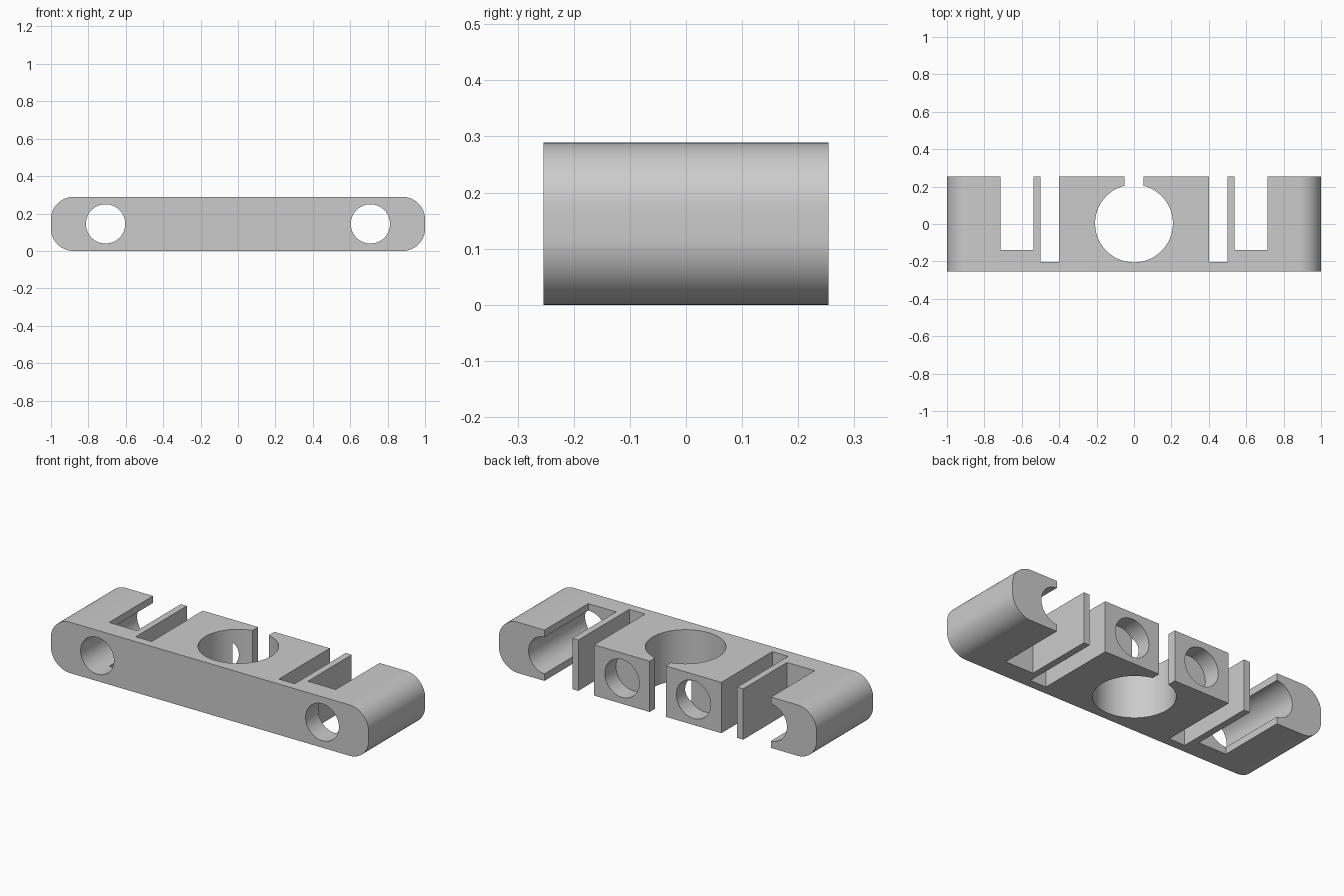
import bpy, bmesh
from math import pi, sin, cos, radians

if "Cube" in bpy.data.objects:
    bpy.data.objects.remove(bpy.data.objects["Cube"])

HY, H, R = 0.254, 0.289, 0.12   # half depth, height, end rounding
ZC = H / 2


def activate(ob):
    bpy.ops.object.select_all(action='DESELECT')
    ob.select_set(True)
    bpy.context.view_layer.objects.active = ob


def box_cutter(name, x0, x1, y0, y1, z0=-0.1, z1=H + 0.1):
    bpy.ops.mesh.primitive_cube_add(size=1, location=((x0 + x1) / 2, (y0 + y1) / 2, (z0 + z1) / 2))
    ob = bpy.context.object
    ob.name = name
    ob.scale = (x1 - x0, y1 - y0, z1 - z0)
    return ob


def round_cutter(name, r, depth, loc, rot=(0, 0, 0), sides=64):
    bpy.ops.mesh.primitive_cylinder_add(vertices=sides, radius=r, depth=depth, location=loc, rotation=rot)
    ob = bpy.context.object
    ob.name = name
    return ob


# Body: rounded rectangle in xz, extruded along y
bm = bmesh.new()
n = 20
outline = []
for k, (cx, cz) in enumerate([(1 - R, H - R), (R - 1, H - R), (R - 1, R), (1 - R, R)]):
    for i in range(n + 1):
        a = (k + i / n) * pi / 2
        outline.append(bm.verts.new((cx + R * cos(a), -HY, cz + R * sin(a))))
face = bm.faces.new(outline)
ext = bmesh.ops.extrude_face_region(bm, geom=[face])
bmesh.ops.translate(bm, vec=(0, 2 * HY, 0), verts=[v for v in ext['geom'] if isinstance(v, bmesh.types.BMVert)])
bmesh.ops.recalc_face_normals(bm, faces=bm.faces)
mesh = bpy.data.meshes.new("clamp_body")
bm.to_mesh(mesh)
bm.free()
body = bpy.data.objects.new("clamp_body", mesh)
bpy.context.collection.objects.link(body)

# Central bore and its narrow opening at the back
cutters = [
    round_cutter("bore_cutter", 0.208, 1, (0, 0.003, ZC), sides=96),
    box_cutter("gap_cutter", -0.051, 0.051, 0.0, 0.5),
]
for s in (-1, 1):
    # Wide pocket and narrow slot, leaving a thin fin between them
    for name, a, b, y0 in (("pocket_cutter", 0.538, 0.713, -0.14), ("slot_cutter", 0.4, 0.5, -0.204)):
        cutters.append(box_cutter(name, min(s * a, s * b), max(s * a, s * b), y0, 0.5))
    # Long hole through the ends, blind recess in the back faces
    cutters.append(round_cutter("through_hole_cutter", 0.105, 1, (s * 0.708, 0, ZC), (pi / 2, 0, 0)))
    cutters.append(round_cutter("recess_cutter", 0.108, 0.2, (s * 0.225, HY, ZC), (pi / 2, 0, 0)))

activate(body)
for c in cutters:
    c.hide_render = True
    m = body.modifiers.new(c.name, 'BOOLEAN')
    m.operation = 'DIFFERENCE'
    m.solver = 'EXACT'
    m.object = c
    bpy.ops.object.modifier_apply(modifier=m.name)
for c in cutters:
    bpy.data.objects.remove(c, do_unlink=True)

activate(body)
bpy.ops.object.shade_smooth_by_angle(angle=radians(30))
